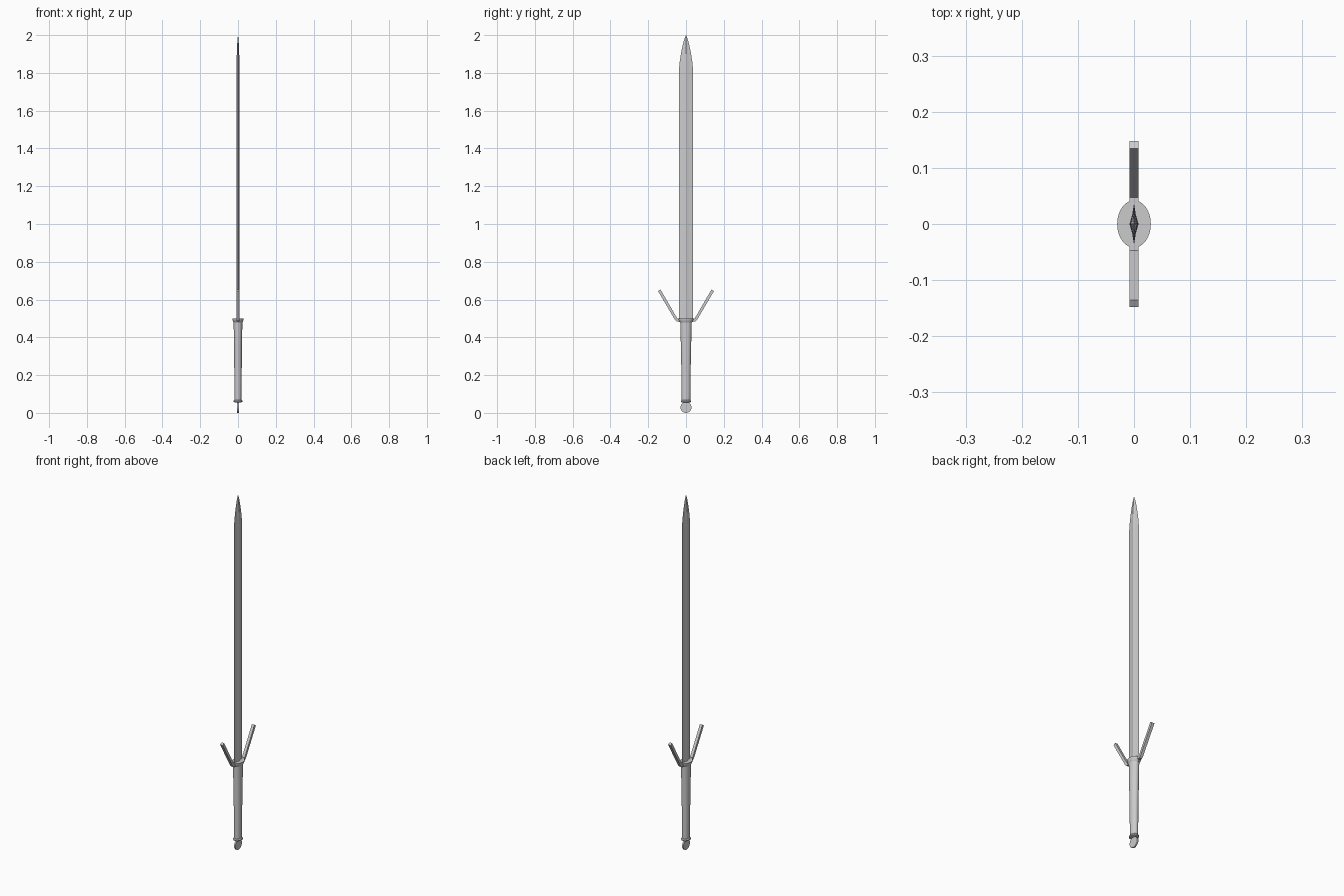
import bpy, math

if "Cube" in bpy.data.objects:
    bpy.data.objects.remove(bpy.data.objects["Cube"])


def make(name, verts, faces, smooth=False):
    mesh = bpy.data.meshes.new(name)
    mesh.from_pydata(verts, [], faces)
    mesh.update()
    ob = bpy.data.objects.new(name, mesh)
    bpy.context.collection.objects.link(ob)
    if smooth:
        bpy.ops.object.select_all(action='DESELECT')
        ob.select_set(True)
        bpy.context.view_layer.objects.active = ob
        bpy.ops.object.shade_smooth_by_angle(angle=math.radians(35))
    return ob


def loft(name, rings, smooth=False):
    """Skin a stack of closed rings and cap both ends."""
    n = len(rings[0])
    verts = [p for r in rings for p in r]
    faces = [(k * n + i, k * n + (i + 1) % n, (k + 1) * n + (i + 1) % n, (k + 1) * n + i)
             for k in range(len(rings) - 1) for i in range(n)]
    last = (len(rings) - 1) * n
    faces += [tuple(reversed(range(n))), tuple(range(last, last + n))]
    return make(name, verts, faces, smooth)


def ellipse(rx, ry, z, n=32):
    return [(rx * math.cos(2 * math.pi * i / n), ry * math.sin(2 * math.pi * i / n), z)
            for i in range(n)]


# Blade: slightly hollow-ground diamond section, curving in to the point
def section(w, t, z):
    return [(t, 0, z), (t * .4, w * .45, z), (0, w, z), (-t * .4, w * .45, z),
            (-t, 0, z), (-t * .4, -w * .45, z), (0, -w, z), (t * .4, -w * .45, z)]


blade = [(.037, .008, .48), (.037, .008, 1.82), (.033, .0075, 1.86), (.027, .0065, 1.90),
         (.019, .005, 1.94), (.010, .003, 1.975), (.0004, .0003, 2.0)]
loft("blade", [section(*b) for b in blade])

# Grip: oval taper with a small rim at the foot
grip = [(.019, .022, .056), (.023, .027, .058), (.023, .027, .064), (.018, .023, .069),
        (.020, .025, .25), (.023, .030, .48)]
loft("grip", [ellipse(*g) for g in grip], True)

# Collar: flared oval at the top of the grip
collar = [(.023, .031, .478), (.027, .037, .486), (.030, .042, .497), (.030, .042, .501)]
loft("collar", [ellipse(*c) for c in collar], True)

# Guard arms: flat bars bending up and outwards, mirrored in y
outline = [(.020, .485), (.050, .485), (.058, .492), (.148, .645), (.135, .653),
           (.047, .501), (.020, .501)]
for side, name in ((1, "guard_arm_right"), (-1, "guard_arm_left")):
    ring = outline if side == 1 else outline[::-1]
    loft(name, [[(x, side * y, z) for y, z in ring] for x in (-.008, .008)])

# Pommel: thin upright disc
disc = [[(x, .029 * math.cos(2 * math.pi * i / 32), .029 + .029 * math.sin(2 * math.pi * i / 32))
         for i in range(32)] for x in (-.004, .004)]
loft("pommel", disc, True)
